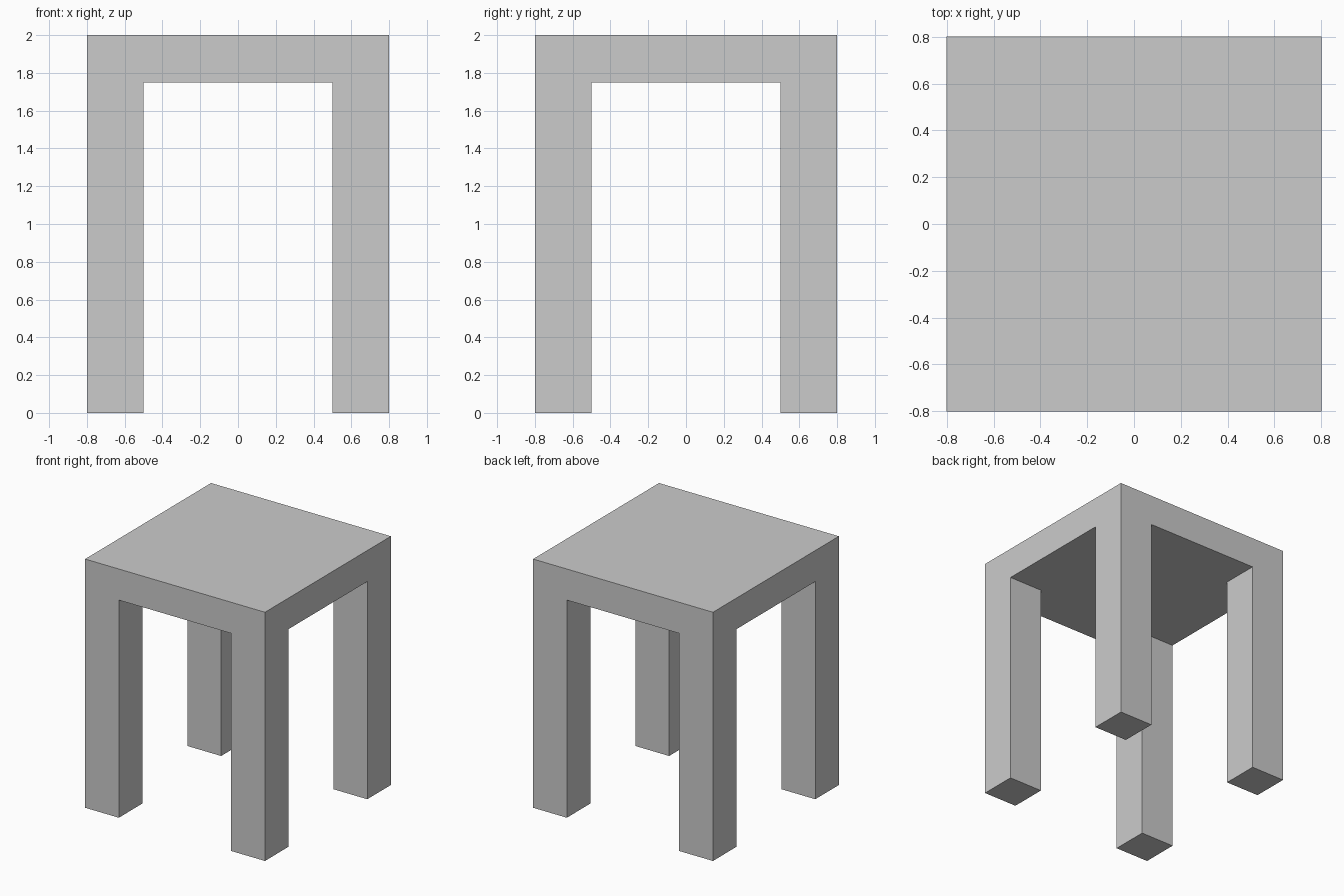
import bpy
import bmesh
from mathutils import Matrix, Vector

if "Cube" in bpy.data.objects:
    bpy.data.objects.remove(bpy.data.objects["Cube"])

WIDTH, HEIGHT = 1.6, 2.0
LEG, SEAT = 0.3, 0.25
inner = WIDTH / 2 - LEG
under = HEIGHT - SEAT

bm = bmesh.new()

# Seat slab
bmesh.ops.create_cube(
    bm, size=1,
    matrix=Matrix.Translation((0, 0, HEIGHT - SEAT / 2))
    @ Matrix.Diagonal((WIDTH, WIDTH, SEAT, 1)))

# Cut the slab along the inner sides of the legs
for axis in (Vector((1, 0, 0)), Vector((0, 1, 0))):
    for side in (-1, 1):
        bmesh.ops.bisect_plane(
            bm, geom=bm.verts[:] + bm.edges[:] + bm.faces[:],
            plane_co=axis * inner * side, plane_no=axis)

# Legs: pull the four underside corners down to the floor
bm.normal_update()
corners = []
for f in bm.faces:
    c = f.calc_center_median()
    if f.normal.z < -0.9 and min(abs(c.x), abs(c.y)) > inner:
        corners.append(f)
feet = bmesh.ops.extrude_discrete_faces(bm, faces=corners)["faces"]
for foot in feet:
    bmesh.ops.translate(bm, verts=foot.verts[:], vec=(0, 0, -under))

# Merge coplanar faces into clean flat sides
bmesh.ops.dissolve_limit(bm, angle_limit=0.01,
                         verts=bm.verts[:], edges=bm.edges[:])
bmesh.ops.recalc_face_normals(bm, faces=bm.faces[:])

mesh = bpy.data.meshes.new("stool")
bm.to_mesh(mesh)
bm.free()
stool = bpy.data.objects.new("stool", mesh)
bpy.context.collection.objects.link(stool)
